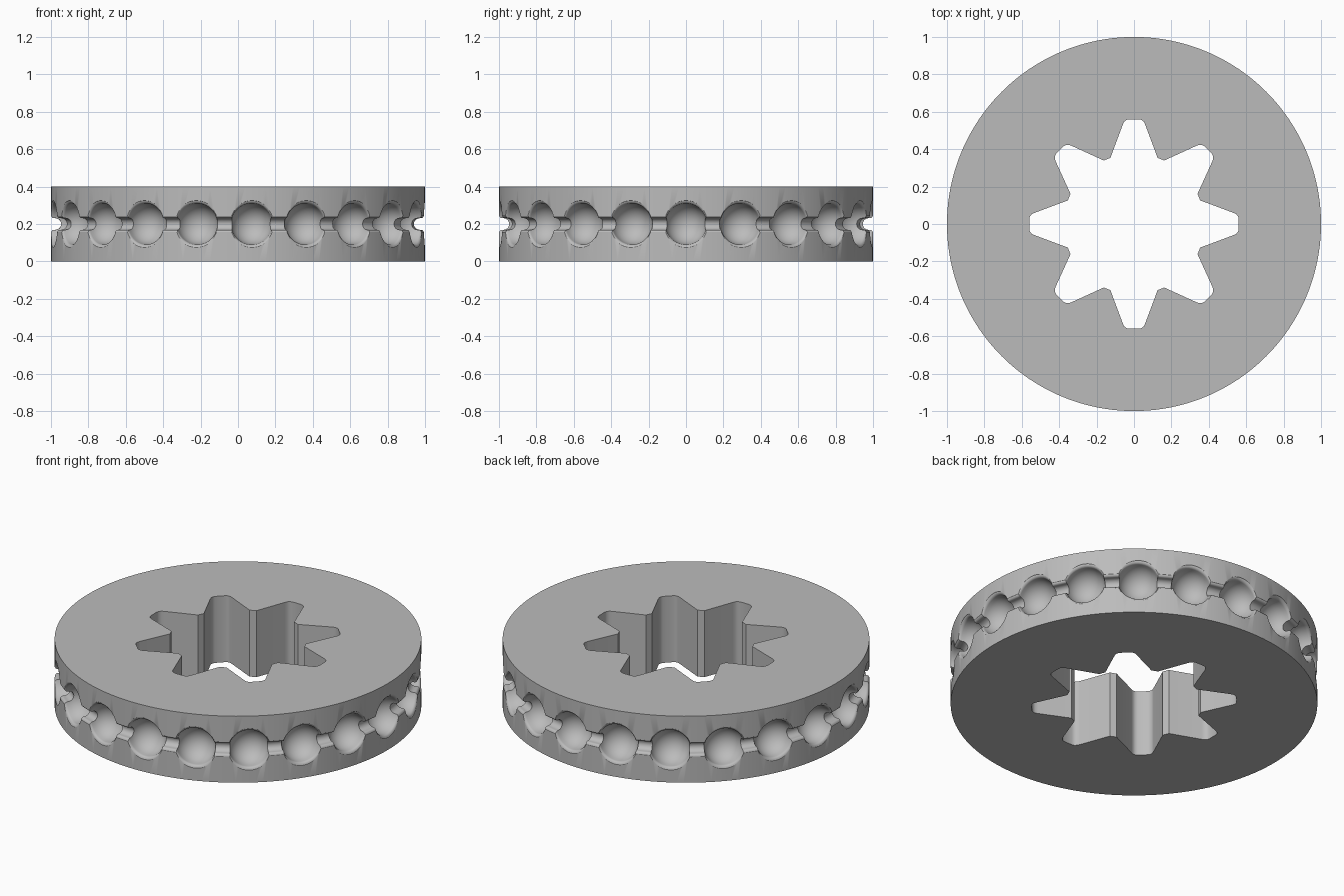
import bpy, bmesh, math
from math import sin, cos, pi, radians
from mathutils import Matrix, Vector

if "Cube" in bpy.data.objects:
    bpy.data.objects.remove(bpy.data.objects["Cube"])

HEIGHT = 0.4
MID = HEIGHT / 2
POCKETS = 21
TEETH = 8

grey = bpy.data.materials.new("plain grey")
grey.diffuse_color = (0.5, 0.5, 0.5, 1)
grey.use_nodes = True
grey.node_tree.nodes["Principled BSDF"].inputs["Base Color"].default_value = grey.diffuse_color


def make_object(name, bm):
    bmesh.ops.recalc_face_normals(bm, faces=bm.faces[:])
    mesh = bpy.data.meshes.new(name)
    bm.to_mesh(mesh)
    bm.free()
    mesh.materials.append(grey)
    obj = bpy.data.objects.new(name, mesh)
    bpy.context.collection.objects.link(obj)
    return obj


def prism(name, outline, z0, z1):
    """Straight extrusion of a closed xy outline."""
    bm = bmesh.new()
    low = [bm.verts.new((x, y, z0)) for x, y in outline]
    high = [bm.verts.new((x, y, z1)) for x, y in outline]
    bm.faces.new(low[::-1])
    bm.faces.new(high)
    n = len(outline)
    for i in range(n):
        j = (i + 1) % n
        bm.faces.new((low[i], low[j], high[j], high[i]))
    return make_object(name, bm)


def lathe(bm, profile, steps, matrix, closed):
    """Revolve (radius, height) points about the z axis of the matrix."""
    rings = []
    for r, h in profile:
        if r < 1e-6:
            rings.append([bm.verts.new(matrix @ Vector((0, 0, h)))] * steps)
        else:
            rings.append([bm.verts.new(matrix @ Vector(
                (r * cos(2 * pi * k / steps), r * sin(2 * pi * k / steps), h)))
                for k in range(steps)])
    pairs = list(zip(rings, rings[1:] + rings[:1]))
    for a, b in pairs if closed else pairs[:-1]:
        for k in range(steps):
            m = (k + 1) % steps
            bm.faces.new(list(dict.fromkeys((a[k], a[m], b[m], b[k]))))


# Wheel disc
steps = 168
wheel = prism("wheel", [(cos(2 * pi * k / steps), sin(2 * pi * k / steps))
                        for k in range(steps)], 0, HEIGHT)

# Splined centre hole: one tooth slot repeated around the axis
half = [(0.126, 0.354), (0.060, 0.531), (0.053, 0.546), (0.042, 0.556), (0.028, 0.56)]
slot = half + [(-x, y) for x, y in reversed(half)]
star = []
for i in range(TEETH):
    turn = Matrix.Rotation(2 * pi * i / TEETH, 2)
    star += [tuple(turn @ Vector(p)) for p in slot]
hole_cutter = prism("hole_cutter", star, -0.1, HEIGHT + 0.1)

# Link groove around the rim: round bottom with softened lips
gr, gc, lip = 0.031, 0.977, 0.016
side = [(gc - gr * cos(radians(t)), gr * sin(radians(t))) for t in range(0, 91, 15)]
side += [(0.983 + lip * sin(radians(t)), gr + lip - lip * cos(radians(t)))
         for t in range(0, 76, 15)]
side += [(1.003, 0.046), (1.1, 0.046)]
groove = [(r, MID + h) for r, h in side] + [(r, MID - h) for r, h in side[:0:-1]]
bm = bmesh.new()
lathe(bm, groove, steps, Matrix.Rotation(pi / steps, 4, 'Z'), True)
groove_cutter = make_object("groove_cutter", bm)

# Ball pockets: hemispheres flaring out at the mouth
R, c, lip = 0.11, 0.98, 0.018
pocket = [(R * sin(radians(t)), c - R * cos(radians(t))) for t in range(0, 91, 9)]
pocket += [(R + lip - lip * cos(radians(t)), c + lip * sin(radians(t)))
           for t in range(15, 76, 15)]
pocket += [(0.128, 1.004), (0.128, 1.1), (0, 1.1)]
bm = bmesh.new()
for i in range(POCKETS):
    place = (Matrix.Translation((0, 0, MID)) @ Matrix.Rotation(2 * pi * i / POCKETS, 4, 'Z')
             @ Matrix.Rotation(pi / 2, 4, 'Y'))
    lathe(bm, pocket, 40, place, False)
pocket_cutter = make_object("pocket_cutter", bm)

# Cut the wheel and discard the cutters
bpy.context.view_layer.objects.active = wheel
wheel.select_set(True)
for cutter in (hole_cutter, groove_cutter, pocket_cutter):
    cutter.hide_render = True
    mod = wheel.modifiers.new(cutter.name, 'BOOLEAN')
    mod.operation = 'DIFFERENCE'
    mod.solver = 'EXACT'
    mod.object = cutter
    bpy.ops.object.modifier_apply(modifier=mod.name)
    bpy.data.objects.remove(cutter)

bpy.ops.object.shade_smooth_by_angle(angle=radians(32))
